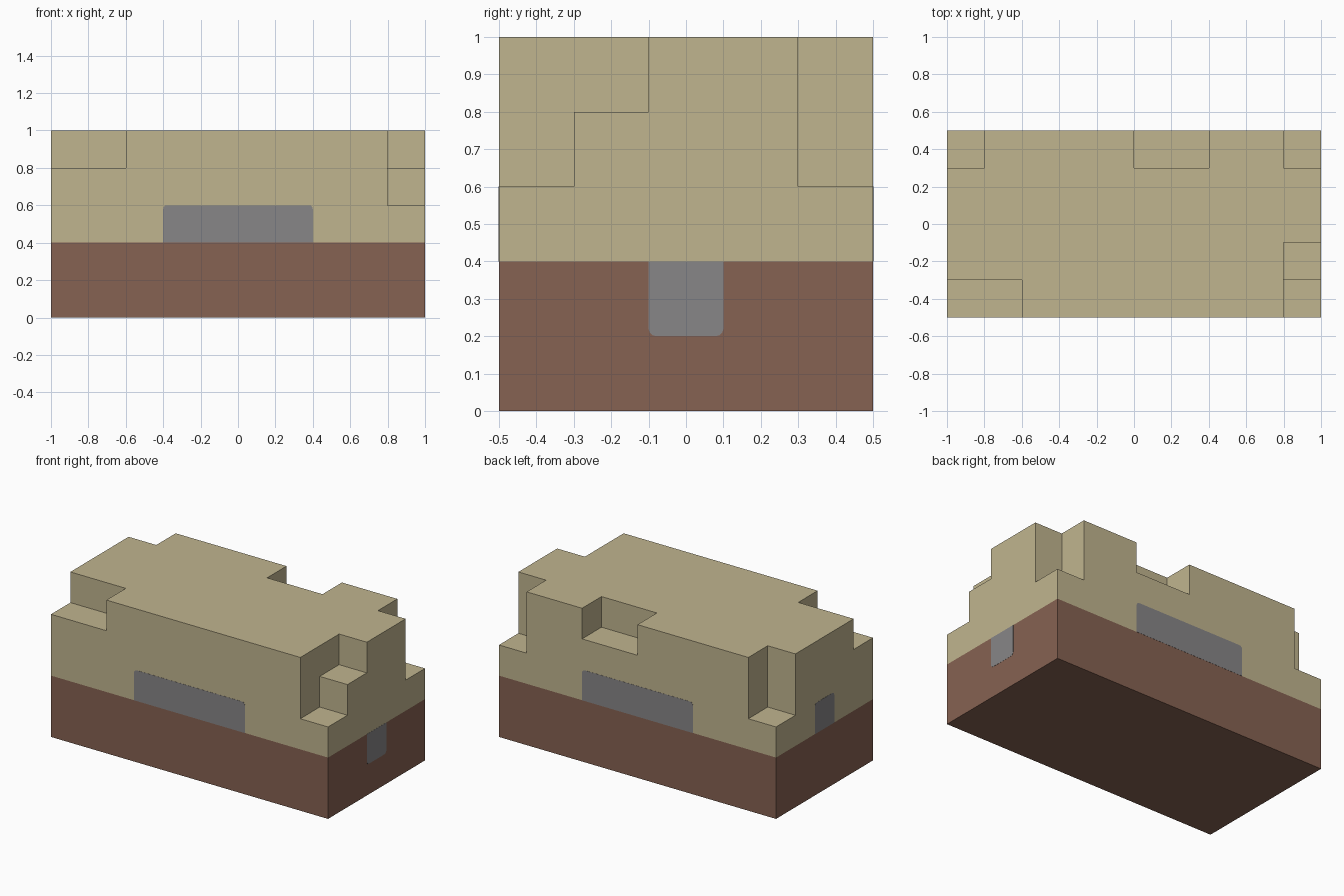
import bpy
import bmesh
from mathutils import Vector

default = bpy.data.objects.get("Cube")
if default:
    bpy.data.objects.remove(default, do_unlink=True)


def material(name, rgb):
    mat = bpy.data.materials.new(name)
    mat.use_nodes = True
    color = (*rgb, 1)
    mat.diffuse_color = color
    mat.node_tree.nodes["Principled BSDF"].inputs["Base Color"].default_value = color
    return mat


SAND = material("sand", (0.53, 0.46, 0.275))
BROWN = material("brown", (0.24, 0.122, 0.084))
GREY = material("grey", (0.245, 0.237, 0.241))
SEAM = 0.4  # height where brown meets sand


def box_mesh(low, high):
    low, high = Vector(low), Vector(high)
    bm = bmesh.new()
    bmesh.ops.create_cube(bm, size=1)
    bmesh.ops.scale(bm, vec=high - low, verts=bm.verts)
    bmesh.ops.translate(bm, vec=(low + high) / 2, verts=bm.verts)
    return bm


def make_object(name, bm, *mats):
    mesh = bpy.data.meshes.new(name)
    bm.to_mesh(mesh)
    bm.free()
    for mat in mats:
        mesh.materials.append(mat)
    obj = bpy.data.objects.new(name, mesh)
    bpy.context.collection.objects.link(obj)
    return obj


# Body block, split at the seam into a brown base and a sand top
bm = box_mesh((-1, -0.5, 0), (1, 0.5, 1))
bmesh.ops.bisect_plane(bm, geom=bm.verts[:] + bm.edges[:] + bm.faces[:],
                       plane_co=(0, 0, SEAM), plane_no=(0, 0, 1))
for face in bm.faces:
    face.material_index = int(face.calc_center_median().z < SEAM)
body = make_object("body", bm, SAND, BROWN)

# Notches broken out of the top edge: x range, y range, floor height
OUT = 1.2
notches = [
    ((-OUT, -0.6), (-OUT, -0.3), 0.8),  # front, -x corner
    ((0.8, OUT), (-OUT, -0.1), 0.8),    # front, +x corner, upper step
    ((0.8, OUT), (-OUT, -0.3), 0.6),    # front, +x corner, lower step
    ((0.8, OUT), (0.3, OUT), 0.6),      # back, +x corner
    ((0, 0.4), (0.3, OUT), 0.8),        # back edge
    ((-OUT, -0.8), (0.3, OUT), 0.6),    # back, -x corner
]
bpy.context.view_layer.objects.active = body
for (x0, x1), (y0, y1), floor in notches:
    cutter = make_object("notch_cutter", box_mesh((x0, y0, floor), (x1, y1, OUT)), SAND)
    cutter.hide_render = True
    cut = body.modifiers.new("notch", "BOOLEAN")
    cut.operation = "DIFFERENCE"
    cut.solver = "EXACT"
    cut.object = cutter
    bpy.ops.object.modifier_apply(modifier=cut.name)
    bpy.data.objects.remove(cutter, do_unlink=True)


# Grey panels on each side, with the corners away from the seam rounded
def panel(name, center, half, depth_axis):
    center, half = Vector(center), Vector(half)
    bm = box_mesh(center - half, center + half)
    corners = []
    for edge in bm.edges:
        a, b = (v.co for v in edge.verts)
        along_depth = abs(a[depth_axis] - b[depth_axis]) > 0
        if along_depth and abs(a.z - b.z) < 1e-5 and abs(a.z - SEAM) > 0.05:
            corners.append(edge)
    bmesh.ops.bevel(bm, geom=corners, offset=0.02, segments=3,
                    profile=0.5, affect="EDGES")
    return make_object(name, bm, GREY)


THIN = 0.001
panel("front_panel", (0, -0.5, 0.5), (0.4, THIN, 0.1), 1)
panel("back_panel", (0, 0.5, 0.5), (0.4, THIN, 0.1), 1)
panel("left_panel", (1, 0, 0.3), (THIN, 0.1, 0.1), 0)
panel("right_panel", (-1, 0, 0.5), (THIN, 0.1, 0.1), 0)
